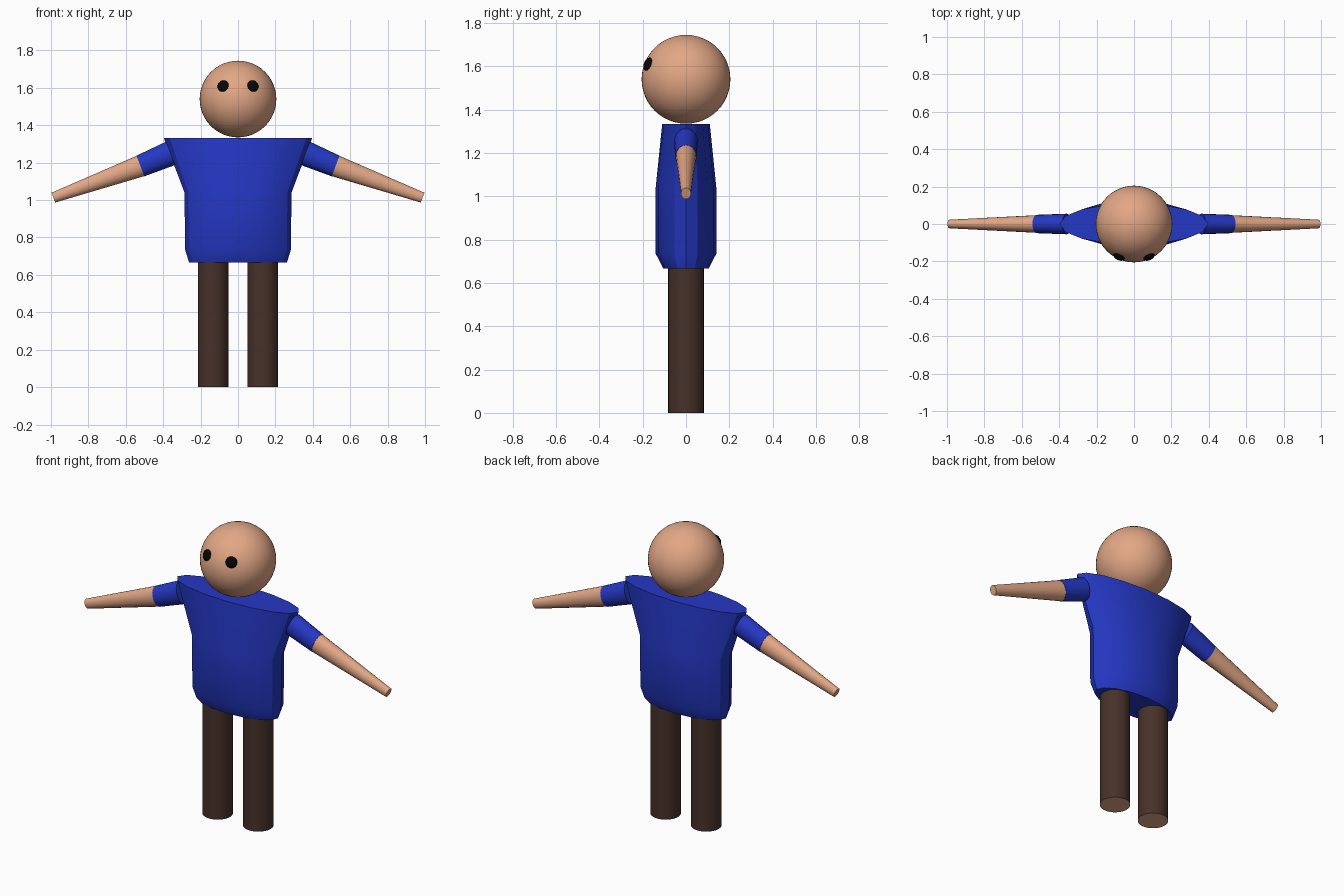
import bpy, bmesh, math
from mathutils import Vector, Matrix

if "Cube" in bpy.data.objects:
    bpy.data.objects.remove(bpy.data.objects["Cube"])


def material(name, rgb):
    m = bpy.data.materials.new(name)
    m.diffuse_color = (*rgb, 1)
    m.use_nodes = True
    m.node_tree.nodes["Principled BSDF"].inputs["Base Color"].default_value = m.diffuse_color
    return m


SKIN = material("skin", (0.76, 0.385, 0.235))
BLUE = material("shirt blue", (0.018, 0.04, 0.56))
BROWN = material("trouser brown", (0.062, 0.031, 0.022))
BLACK = material("eye black", (0.002, 0.002, 0.002))


def finish(bm, name, mats, angle=30):
    bmesh.ops.recalc_face_normals(bm, faces=bm.faces[:])
    mesh = bpy.data.meshes.new(name)
    bm.to_mesh(mesh)
    bm.free()
    for m in mats:
        mesh.materials.append(m)
    obj = bpy.data.objects.new(name, mesh)
    bpy.context.collection.objects.link(obj)
    bpy.ops.object.select_all(action='DESELECT')
    obj.select_set(True)
    bpy.context.view_layer.objects.active = obj
    bpy.ops.object.shade_smooth_by_angle(angle=math.radians(angle))
    return obj


def loft(bm, rings, sides, u, v):
    """Capped skin through ellipses given as (centre, radius along u, radius along v)."""
    loops = []
    for c, a, b in rings:
        loops.append([bm.verts.new(Vector(c) + u * a * math.cos(t) + v * b * math.sin(t))
                      for t in (2 * math.pi * i / sides for i in range(sides))])
    for lo, hi in zip(loops, loops[1:]):
        for i in range(sides):
            j = (i + 1) % sides
            bm.faces.new((lo[i], lo[j], hi[j], hi[i]))
    bm.faces.new(loops[0])
    bm.faces.new(loops[-1])


X, Y, Z = Vector((1, 0, 0)), Vector((0, 1, 0)), Vector((0, 0, 1))

# Shirt body: oval sections, narrow hem, wide flat shoulders
bm = bmesh.new()
loft(bm, [((0, 0, 0.667), 0.262, 0.105), ((0, 0, 0.735), 0.283, 0.14),
          ((0, 0, 1.04), 0.286, 0.14), ((0, 0, 1.333), 0.397, 0.11)], 16, X, Y)
finish(bm, "shirt_body", [BLUE])

# Head
bm = bmesh.new()
head_c, head_r = Vector((0, 0, 1.54)), 0.205
bmesh.ops.create_uvsphere(bm, u_segments=48, v_segments=24, radius=head_r,
                          matrix=Matrix.Translation(head_c))
finish(bm, "head", [SKIN])

for side, s in (("left", 1), ("right", -1)):
    # Eye: flattened ball lying on the head surface
    n = Vector((s * 0.08, -0.176, 0.07)).normalized()
    bm = bmesh.new()
    bmesh.ops.create_uvsphere(
        bm, u_segments=16, v_segments=10, radius=0.032,
        matrix=Matrix.Translation(head_c + n * head_r)
        @ n.to_track_quat('Z', 'Y').to_matrix().to_4x4() @ Matrix.Diagonal((1, 1, 0.5, 1)))
    finish(bm, side + "_eye", [BLACK])

    # Sleeve and bare arm, tapering outwards and down
    shoulder = Vector((s * 0.36, 0, 1.25))
    cuff = Vector((s * 0.522, 0, 1.182))
    hand = Vector((s * 0.987, 0, 1.013))
    across = (hand - shoulder).normalized().cross(Y)
    bm = bmesh.new()
    loft(bm, [(shoulder, 0.067, 0.055), (cuff, 0.059, 0.049)], 20, across, Y)
    finish(bm, side + "_sleeve", [BLUE])
    bm = bmesh.new()
    loft(bm, [(cuff, 0.058, 0.047), (hand, 0.028, 0.023)], 20, across, Y)
    finish(bm, side + "_arm", [SKIN])

    # Trouser leg with a bare sole
    bm = bmesh.new()
    loft(bm, [((s * 0.133, 0, 0), 0.082, 0.082),
              ((s * 0.133, 0, 0.68), 0.082, 0.082)], 32, X, Y)
    bm.faces.ensure_lookup_table()
    for f in bm.faces:
        f.material_index = 1 if f.calc_center_median().z < 0.01 else 0
    finish(bm, side + "_leg", [BROWN, SKIN])
